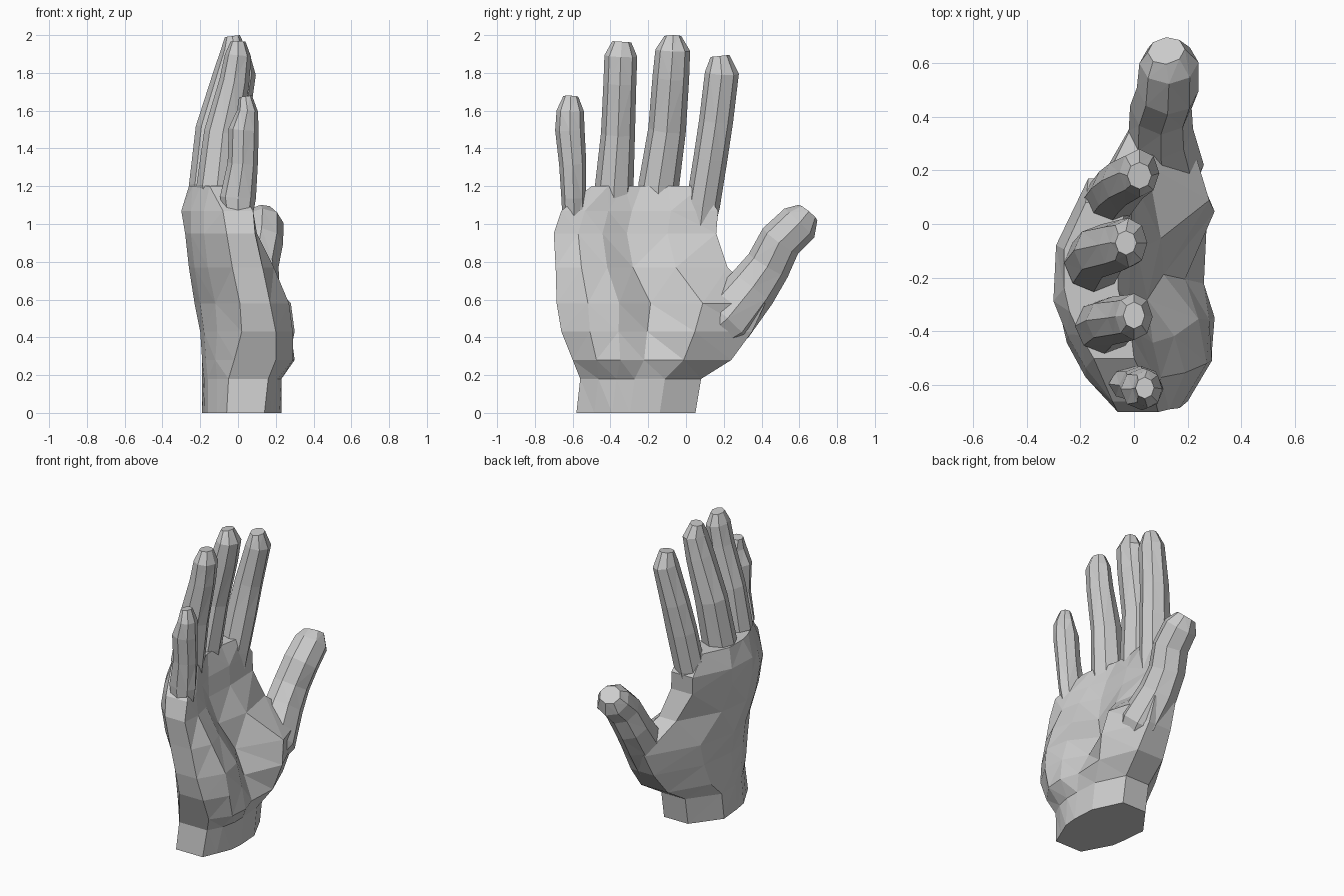
import bpy
import bmesh
import math
from mathutils import Vector

default_cube = bpy.data.objects.get("Cube")
if default_cube:
    bpy.data.objects.remove(default_cube, do_unlink=True)

GREY = (0.6, 0.6, 0.6, 1.0)
skin = bpy.data.materials.new("plain_grey")
skin.use_nodes = True
skin.diffuse_color = GREY
skin.node_tree.nodes["Principled BSDF"].inputs["Base Color"].default_value = GREY

# Stations across the hand: little-finger edge, heel, hollow, thumb mound, thumb edge
STATIONS = (0, .15, .3, .45, .7, 1)


def loft(name, rings):
    """Join matching rings of points into a closed, flat-shaded, faceted part."""
    bm = bmesh.new()
    loops = [[bm.verts.new(point) for point in ring] for ring in rings]
    count = len(loops[0])
    for lower, upper in zip(loops, loops[1:]):
        for i in range(count):
            j = (i + 1) % count
            bm.faces.new((lower[i], lower[j], upper[j], upper[i]))
    bm.faces.new(loops[0])
    bm.faces.new(loops[-1])
    bmesh.ops.recalc_face_normals(bm, faces=bm.faces)
    bmesh.ops.triangulate(bm, faces=bm.faces, quad_method='SHORT_EDGE')
    mesh = bpy.data.meshes.new(name)
    bm.to_mesh(mesh)
    bm.free()
    mesh.materials.append(skin)
    part = bpy.data.objects.new(name, mesh)
    bpy.context.collection.objects.link(part)
    return part


def palm_ring(z, y_low, y_high, palm_side, back_side):
    """Closed section: palm depths across the hand, then back depths returning."""
    ys = [y_low + (y_high - y_low) * t for t in STATIONS]
    front = [Vector((x, y, z)) for x, y in zip(palm_side, ys)]
    back = [Vector((x, y, z)) for x, y in zip(back_side, ys)]
    return front + back[::-1]


def finger(name, joints, sides=8):
    """Tube through joints of (x, y, z, half width, half depth)."""
    centres = [Vector(joint[:3]) for joint in joints]
    rings = []
    for k, joint in enumerate(joints):
        before = centres[max(k - 1, 0)]
        after = centres[min(k + 1, len(centres) - 1)]
        along = (after - before).normalized()
        depth = Vector((1, 0, 0))
        depth = (depth - along * depth.dot(along)).normalized()
        width = along.cross(depth)
        ring = []
        for i in range(sides):
            angle = math.tau * i / sides
            ring.append(centres[k] + width * joint[3] * math.cos(angle)
                        + depth * joint[4] * math.sin(angle))
        rings.append(ring)
    return loft(name, rings)


# Wrist, heel, thumb mound and palm in one lofted body
loft("palm_and_wrist", [
    palm_ring(0, -.58, .05, (.14, .18, .22, .23, .22, .13), (-.06, -.11, -.16, -.175, -.19, -.05)),
    palm_ring(.18, -.56, .08, (.16, .21, .23, .23, .22, .13), (-.05, -.11, -.16, -.18, -.19, -.05)),
    palm_ring(.28, -.6, .24, (.2, .29, .3, .26, .27, .17), (-.02, -.12, -.17, -.19, -.18, -.03)),
    palm_ring(.43, -.66, .35, (.2, .29, .28, .19, .3, .17), (.02, -.11, -.18, -.2, -.17, 0)),
    palm_ring(.58, -.685, .42, (.17, .27, .24, .11, .28, .18), (.01, -.12, -.2, -.23, -.17, .02)),
    palm_ring(.77, -.69, .22, (.13, .19, .15, .05, .1, .05), (-.03, -.16, -.23, -.26, -.23, -.08)),
    palm_ring(.95, -.7, .16, (.09, .1, .07, 0, .01, 0), (-.06, -.18, -.25, -.28, -.28, -.16)),
    palm_ring(1.07, -.66, .17, (.08, .06, .02, -.02, -.01, -.01), (-.08, -.18, -.25, -.3, -.29, -.17)),
    palm_ring(1.2, -.5, .08, (0, -.01, -.04, -.06, -.06, -.03), (-.15, -.2, -.24, -.26, -.26, -.18)),
])

# Four fingers, each rooted inside the palm
finger("little_finger", [
    (0, -.59, .95, .06, .06), (0, -.595, 1.14, .065, .095),
    (.025, -.6, 1.32, .072, .08), (.03, -.615, 1.5, .078, .08),
    (.05, -.613, 1.6, .072, .055), (.04, -.61, 1.675, .04, .035)])
finger("ring_finger", [
    (-.1, -.38, 1, .08, .08), (-.11, -.38, 1.2, .102, .11),
    (-.08, -.36, 1.48, .09, .1), (-.02, -.35, 1.75, .087, .08),
    (0, -.345, 1.89, .087, .07), (0, -.34, 1.965, .05, .04)])
finger("middle_finger", [
    (-.15, -.15, 1, .08, .09), (-.15, -.145, 1.2, .108, .11),
    (-.12, -.1, 1.5, .1, .105), (-.05, -.08, 1.78, .097, .085),
    (-.02, -.07, 1.92, .092, .07), (-.03, -.07, 1.995, .045, .04)])
finger("index_finger", [
    (-.09, .06, .85, .06, .07), (-.09, .09, 1.1, .09, .1),
    (-.06, .13, 1.35, .09, .1), (-.03, .16, 1.55, .09, .09),
    (.02, .19, 1.8, .09, .075), (.02, .18, 1.89, .05, .045)])

# Thumb, growing out of its mound
finger("thumb", [
    (.1, .08, .38, .1, .1), (.12, .22, .5, .15, .14),
    (.1, .35, .66, .135, .12), (.1, .435, .78, .12, .115),
    (.125, .5, .91, .115, .115), (.13, .6, 1.005, .11, .11),
    (.12, .645, 1.06, .065, .07)])
